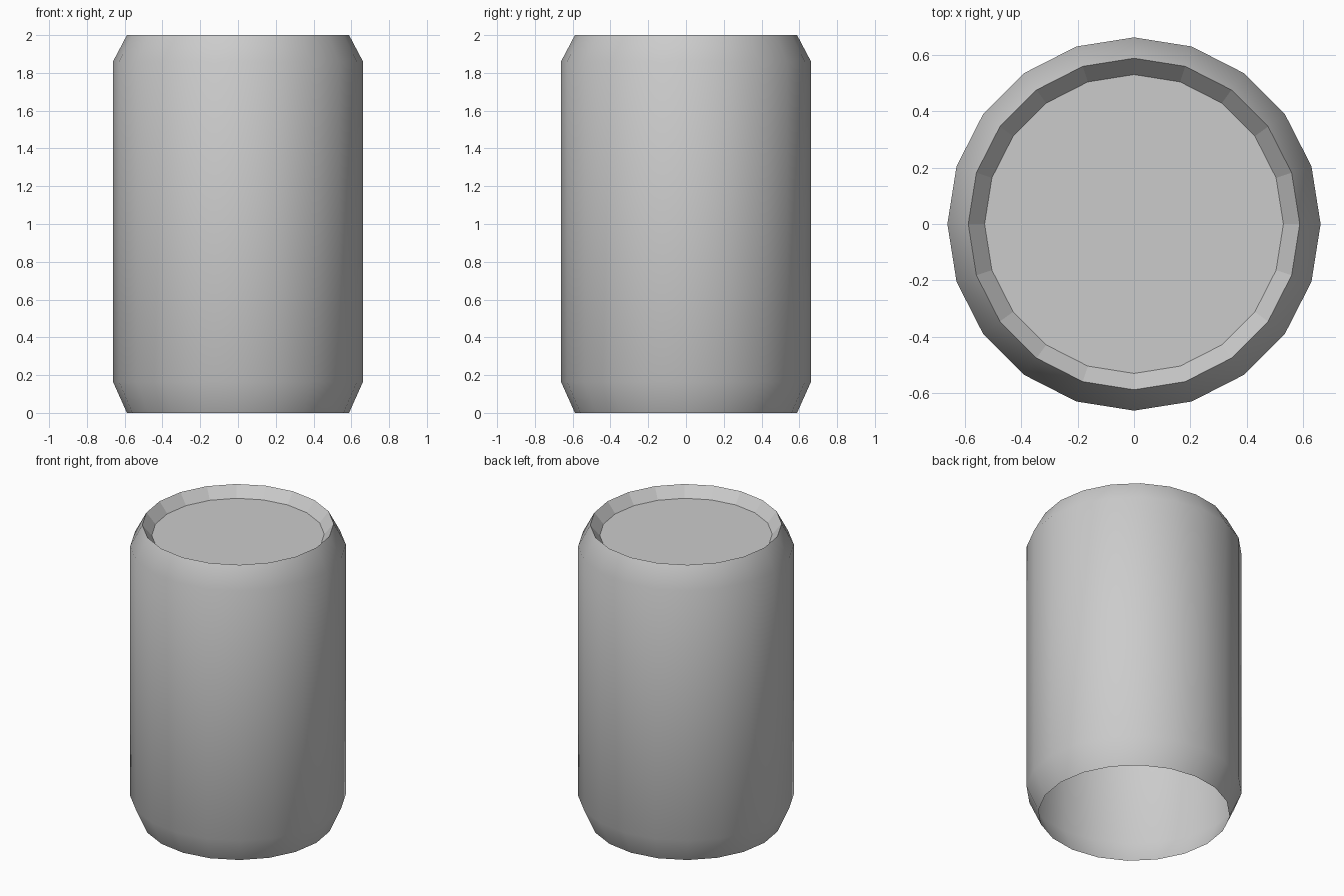
import bpy, bmesh, math

if "Cube" in bpy.data.objects:
    bpy.data.objects.remove(bpy.data.objects["Cube"])

SIDES = 20


def ring(bm, radius, z):
    return [bm.verts.new((radius * math.cos(2 * math.pi * i / SIDES),
                          radius * math.sin(2 * math.pi * i / SIDES), z))
            for i in range(SIDES)]


def lathe(name, profile, smooth, cap_last=False):
    bm = bmesh.new()
    rings = [ring(bm, r, z) for r, z in profile]
    for a, b in zip(rings, rings[1:]):
        for i in range(SIDES):
            j = (i + 1) % SIDES
            bm.faces.new((a[i], a[j], b[j], b[i])).smooth = smooth
    if cap_last:
        bm.faces.new(rings[-1])
    mesh = bpy.data.meshes.new(name)
    bm.to_mesh(mesh)
    bm.free()
    obj = bpy.data.objects.new(name, mesh)
    bpy.context.collection.objects.link(obj)
    return obj


# Smooth outer shell with tapered shoulders, open underneath
lathe("can_body", [(0.588, 0), (0.662, 0.165), (0.662, 1.86), (0.588, 2)], True)

# Flat-shaded sloping rim and sunken lid
lathe("can_lid", [(0.588, 2), (0.53, 1.93)], False, cap_last=True)
